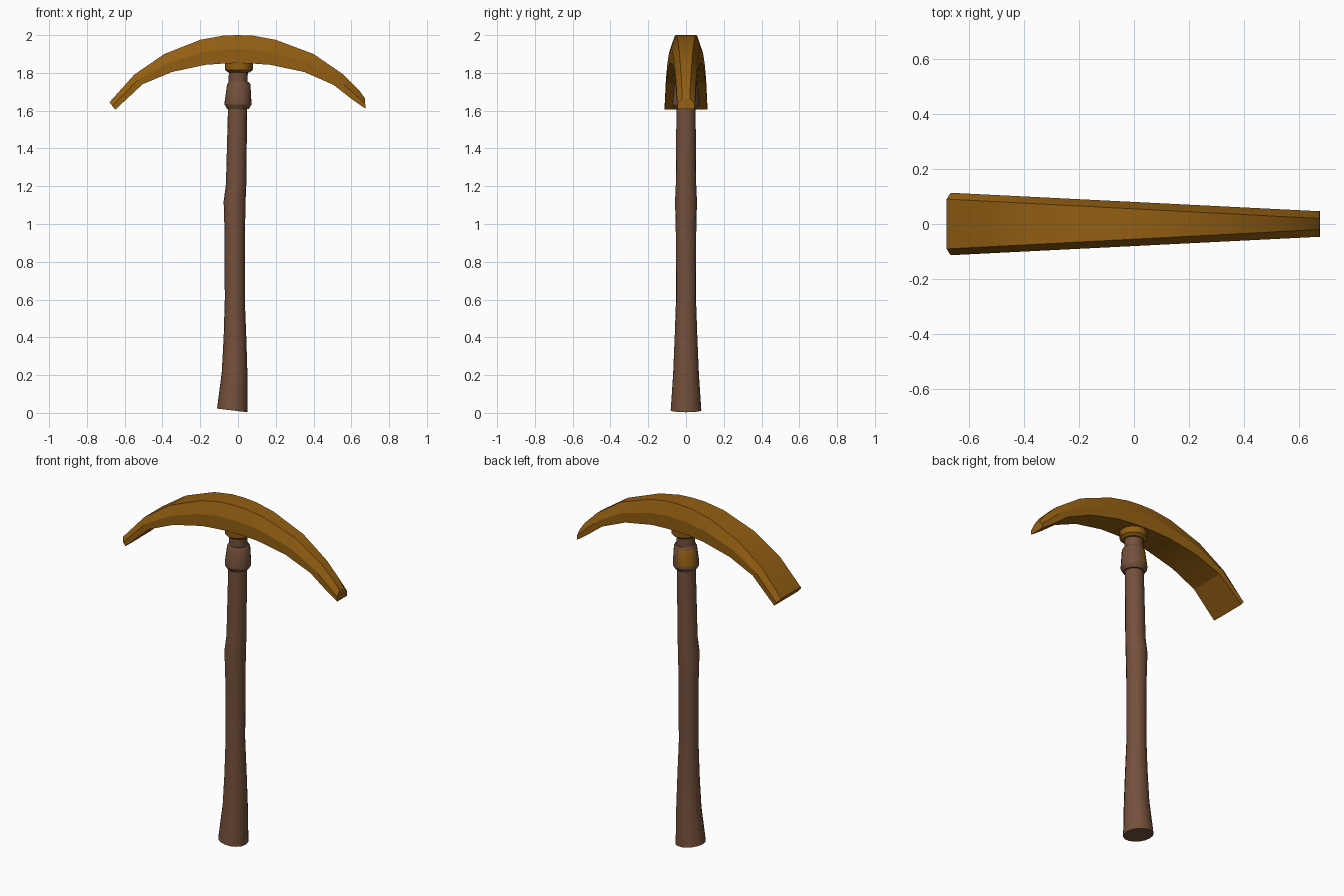
import bpy, bmesh, math
from mathutils import Vector

if "Cube" in bpy.data.objects:
    bpy.data.objects.remove(bpy.data.objects["Cube"])


def material(name, rgb):
    m = bpy.data.materials.new(name)
    m.diffuse_color = (*rgb, 1)
    m.use_nodes = True
    m.node_tree.nodes["Principled BSDF"].inputs["Base Color"].default_value = m.diffuse_color
    return m


WOOD = material("brown wood", (0.175, 0.080, 0.044))
METAL = material("ochre metal", (0.29, 0.113, 0.006))


def loft(name, rings, mats):
    """Skin a list of equal-length point rings and cap both ends."""
    bm = bmesh.new()
    vr = [[bm.verts.new(p) for p in r] for r in rings]
    n = len(vr[0])
    for a, b in zip(vr, vr[1:]):
        for i in range(n):
            j = (i + 1) % n
            bm.faces.new((a[i], a[j], b[j], b[i]))
    bm.faces.new(vr[0])
    bm.faces.new(vr[-1])
    bmesh.ops.recalc_face_normals(bm, faces=bm.faces)
    me = bpy.data.meshes.new(name)
    bm.to_mesh(me)
    bm.free()
    for m in mats:
        me.materials.append(m)
    ob = bpy.data.objects.new(name, me)
    bpy.context.collection.objects.link(ob)
    return ob


def ring(cx, z, r, slope=0.0, n=16):
    return [(cx + r * math.cos(t), r * math.sin(t), z + slope * r * math.cos(t))
            for t in (2 * math.pi * i / n for i in range(n))]


def smooth(ob, deg):
    bpy.ops.object.select_all(action='DESELECT')
    ob.select_set(True)
    bpy.context.view_layer.objects.active = ob
    bpy.ops.object.shade_smooth_by_angle(angle=math.radians(deg))


# Handle: slightly bent shaft, flared and tilted at the foot
handle = loft("handle", [ring(*p) for p in (
    (-0.030, 0.013, 0.081, -0.12), (-0.018, 0.21, 0.068, -0.08),
    (-0.016, 0.40, 0.060), (-0.017, 0.60, 0.053), (-0.017, 0.95, 0.054),
    (-0.018, 1.12, 0.058), (-0.010, 1.21, 0.054), (-0.003, 1.58, 0.051),
    (0.003, 1.87, 0.050))], [WOOD])
smooth(handle, 30)

# Lower collar, with an ochre patch on its back-left side
lower = loft("lower_collar", [ring(*p) for p in (
    (0.0, 1.61, 0.058), (0.0, 1.632, 0.071), (0.0, 1.645, 0.071),
    (0.004, 1.738, 0.062), (0.004, 1.752, 0.054))], [WOOD, METAL])
patch = Vector((-0.7, 0.7, 0)).normalized()
for f in lower.data.polygons:
    if f.normal.dot(patch) > 0.8 and 1.645 < f.center.z < 1.74:
        f.material_index = 1
smooth(lower, 30)

# Upper collar under the head
upper = loft("upper_collar", [ring(*p) for p in (
    (0.005, 1.802, 0.056), (0.005, 1.815, 0.073), (0.005, 1.87, 0.075))], [METAL])
smooth(upper, 30)

# Head: curved, tapering bar with chamfered top, stations (top x, z, bottom x, z)
stations = [(-0.68, 1.645, -0.65, 1.605), (-0.55, 1.79, -0.505, 1.74),
            (-0.39, 1.90, -0.35, 1.805), (-0.20, 1.975, -0.17, 1.843),
            (-0.08, 1.997, -0.07, 1.85), (0.08, 1.997, 0.07, 1.85),
            (0.20, 1.975, 0.17, 1.843), (0.40, 1.90, 0.35, 1.805),
            (0.56, 1.79, 0.505, 1.737), (0.64, 1.71, 0.60, 1.663),
            (0.672, 1.665, 0.675, 1.61)]
rings = []
for tx, tz, bx, bz in stations:
    mx, mz = bx + (tx - bx) * 0.5, bz + (tz - bz) * 0.5
    wt, wm, wb = 0.055 - 0.052 * tx, 0.08 - 0.05 * mx, 0.08 - 0.05 * bx
    rings.append([(tx, -wt, tz), (tx, wt, tz), (mx, wm, mz),
                  (bx, wb, bz), (bx, -wb, bz), (mx, -wm, mz)])
# Crown station at the middle lifts the top to full height
rings.insert(5, [(0, y, z) for y, z in ((-0.055, 2.0), (0.055, 2.0), (0.08, 1.926),
                                        (0.08, 1.852), (-0.08, 1.852), (-0.08, 1.926))])
head = loft("pick_head", rings, [METAL])
smooth(head, 15)
